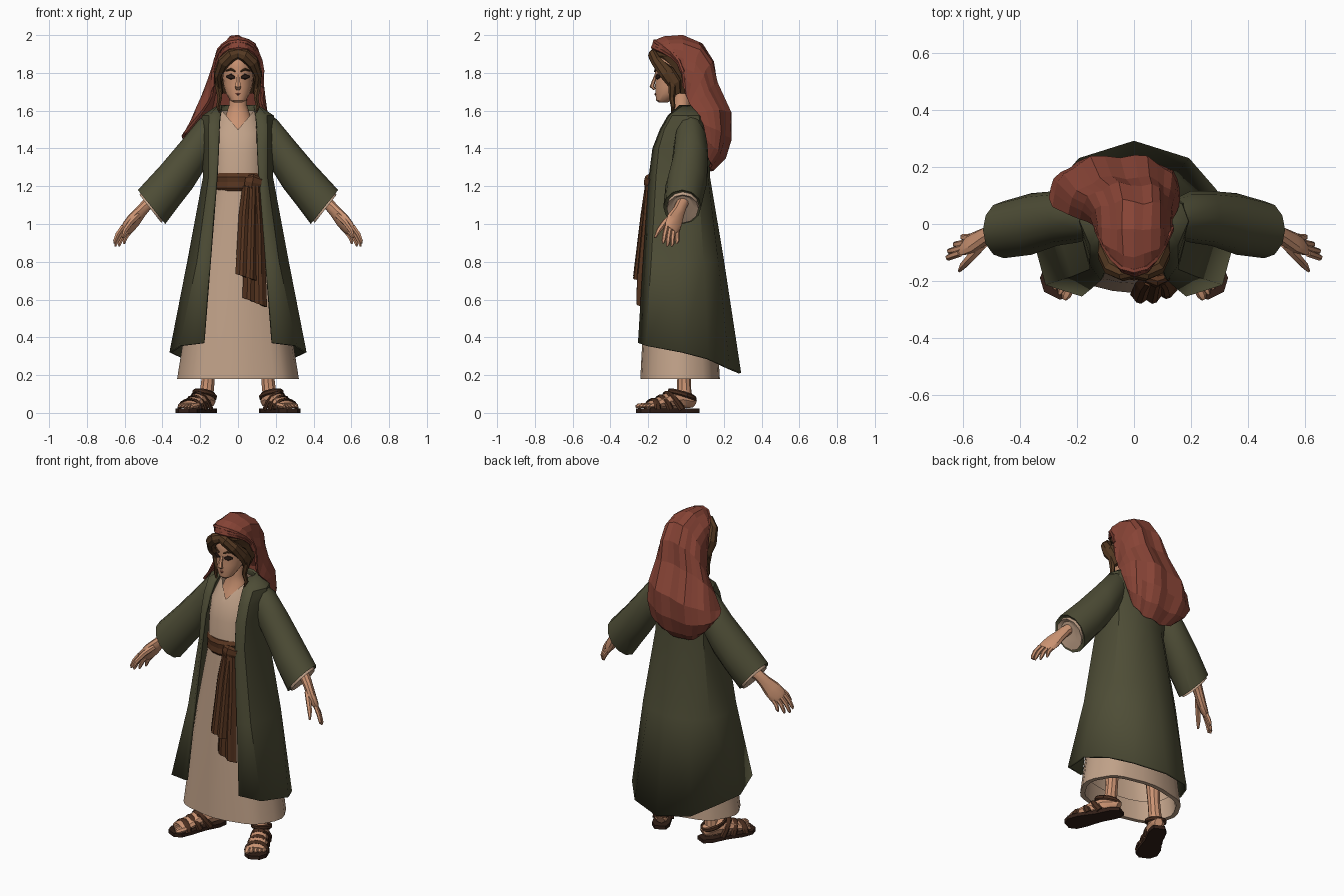
import bpy, bmesh, math
from mathutils import Vector, Matrix

def mat(name, r, g, b):
    m = bpy.data.materials.new(name)
    lin = lambda c: ((c / 255 + 0.055) / 1.055) ** 2.4 if c > 10 else c / 3294
    m.diffuse_color = (lin(r), lin(g), lin(b), 1)
    return m

SKIN = mat("skin", 203, 147, 114)
LINEN = mat("linen", 193, 162, 137)
OLIVE = mat("olive_wool", 78, 77, 54)
RED = mat("red_cloth", 136, 68, 54)
BROWN = mat("sash_brown", 87, 53, 32)
HAIR = mat("hair_brown", 84, 57, 34)
LEATHER = mat("leather", 74, 46, 31)
SOLE = mat("sole_dark", 50, 31, 23)
DARK = mat("eye_dark", 42, 28, 22)
LIP = mat("lip", 150, 88, 72)

def loft(name, rings, m, closed=True, caps=True, mirror=False, thick=0, flat=False):
    """Skin a list of equal-length point rings."""
    bm = bmesh.new()
    rows = [[bm.verts.new(p) for p in r] for r in rings]
    n = len(rows[0])
    for a, b in zip(rows, rows[1:]):
        for i in range(n if closed else n - 1):
            j = (i + 1) % n
            bm.faces.new((a[i], a[j], b[j], b[i]))
    if closed and caps:
        bm.faces.new(rows[0])
        bm.faces.new(rows[-1])
    bmesh.ops.recalc_face_normals(bm, faces=bm.faces)
    me = bpy.data.meshes.new(name)
    bm.to_mesh(me)
    bm.free()
    me.materials.append(m)
    ob = bpy.data.objects.new(name, me)
    bpy.context.collection.objects.link(ob)
    if mirror:
        mod = ob.modifiers.new("mirror", 'MIRROR')
        mod.use_clip = True
    if thick:
        s = ob.modifiers.new("thickness", 'SOLIDIFY')
        s.thickness, s.offset = thick, 0
    if not flat:
        bpy.ops.object.select_all(action='DESELECT')
        ob.select_set(True)
        bpy.context.view_layer.objects.active = ob
        bpy.ops.object.shade_smooth_by_angle(angle=math.radians(33))
    return ob

def ring(z, rx, yf, yb, cx=0, n=16, p=1.0, ripple=0):
    """Horizontal oval between front yf and back yb."""
    pts = []
    for i in range(n):
        u = 2 * math.pi * i / n
        c, s = math.cos(u), math.sin(u)
        k = 1 + ripple * math.cos(8 * u)
        f = lambda v: math.copysign(abs(v) ** p, v) * k
        pts.append(Vector((cx + rx * f(s), (yf + yb) / 2 - (yb - yf) / 2 * f(c), z)))
    return pts

def tube(name, path, m, mirror=True, n=8, ref=(0, 1, 0), tf=Matrix(), flat=False):
    """Tube along (x, y, z, radius along ref, other radius)."""
    P = [Vector(p[:3]) for p in path]
    rings = []
    for i, p in enumerate(path):
        t = (P[min(i + 1, len(P) - 1)] - P[max(i - 1, 0)]).normalized()
        a = Vector(ref)
        a = (a - t * a.dot(t)).normalized()
        b = t.cross(a)
        rings.append([tf @ (P[i] + a * p[3] * math.cos(u) + b * p[4] * math.sin(u))
                      for u in [2 * math.pi * k / n for k in range(n)]])
    return loft(name, rings, m, mirror=mirror, flat=flat)

# tunic with a V neckline and rippled hem
rows = [ring(z, rx, yf, yb, n=32, p=0.88, ripple=k) for z, rx, yf, yb, k in (
    (.30, .28, -.205, .14, 0), (.18, .29, -.212, .15, .02),
    (.18, .316, -.238, .175, .02), (.8, .222, -.207, .14, .01), (1.2, .14, -.18, .1, 0),
    (1.38, .142, -.166, .1, 0), (1.48, .14, -.135, .09, 0), (1.6, .098, -.06, .06, 0))]
for p in rows[-1]:
    if p.y < 0:
        d = .1 * max(0, 1 - abs(p.x) / .085)
        p.z -= d
        p.y -= .6 * d
loft("tunic", rows, LINEN, caps=False)

# coat, half profile per height, open at the front
hem = (.37, .355, .32, .285, .235, .21)
coat = [
    (hem, (.18, -.248, .305, -.21, .356, -.02, .285, .115, .19, .225, 0, .285)),
    (.8, (.147, -.222, .212, -.18, .262, -.02, .225, .09, .14, .165, 0, .195)),
    (1.25, (.112, -.192, .15, -.155, .178, -.03, .16, .06, .1, .11, 0, .12)),
    (1.40, (.104, -.172, .15, -.14, .185, -.01, .165, .07, .1, .11, 0, .118)),
    (1.50, (.1, -.132, .15, -.11, .19, .01, .17, .075, .1, .11, 0, .115)),
    (1.57, (.095, -.092, .15, -.07, .185, .01, .165, .065, .1, .1, 0, .108)),
    (1.625, (.085, -.03, .1, -.01, .1, .02, .09, .045, .06, .065, 0, .075))]
loft("coat", [[(v[2 * i], v[2 * i + 1], z[i] if z is hem else z) for i in range(6)]
              for z, v in coat], OLIVE, closed=False, mirror=True, thick=.014)

# sleeves: top x z, bottom x z, y centre, y half depth
def sleeve(name, rows, m):
    rings = []
    for tx, tz, bx, bz, cy, hy in rows:
        rings.append([((tx + bx) / 2 + (tx - bx) / 2 * math.cos(u), cy + hy * math.sin(u),
                       (tz + bz) / 2 + (tz - bz) / 2 * math.cos(u))
                      for u in [math.pi * k / 6 for k in range(12)]])
    loft(name, rings, m, mirror=True)

sleeve("coat_sleeve", [(.14, 1.59, .15, 1.33, .02, .07), (.205, 1.555, .19, 1.27, .025, .09),
    (.30, 1.44, .24, 1.19, .02, .096), (.41, 1.31, .31, 1.1, 0, .108),
    (.53, 1.18, .385, 1.0, -.02, .1), (.515, 1.175, .395, 1.02, -.02, .088)], OLIVE)
sleeve("tunic_sleeve", [(.48, 1.21, .385, 1.05, -.01, .085), (.522, 1.155, .405, 1.005, -.018, .084),
    (.5, 1.15, .425, 1.03, -.018, .06)], LINEN)

# arms, hands and fingers, index side turned forward and outward
PALM = (-.55, .75, -.3)
tube("hand", [(.42, .0, 1.15, .036, .036), (.485, -.025, 1.10, .032, .031), (.515, -.04, 1.065, .036, .028),
    (.552, -.06, 1.02, .05, .026), (.585, -.072, .98, .05, .02), (.597, -.076, .965, .042, .013)],
    SKIN, n=10, ref=PALM)
for i, (tx, ty, tz) in enumerate(((.654, -.122, .898), (.649, -.1, .882), (.629, -.076, .882), (.603, -.05, .895))):
    f = (1.5 - i) / 1.5
    k = Vector((.589 + .02 * f, -.074 - .028 * f, .975 + .012 * f))
    m = (k + Vector((tx, ty, tz))) / 2 + Vector((.006, 0, .004))
    tube(f"finger_{i}", [(*k, .013, .013), (*m, .0125, .0125),
        (tx - .002, ty + .004, tz + .014, .011, .01), (tx, ty, tz, .005, .005)], SKIN, n=6)
tube("thumb", [(.53, -.07, 1.045, .018, .018), (.568, -.112, 1.008, .017, .016),
    (.598, -.145, .965, .013, .013), (.612, -.164, .928, .006, .006)], SKIN, n=6)

# neck and chest
loft("neck", [ring(*r) for r in ((1.44, .1, -.13, .05), (1.49, .09, -.114, .05), (1.54, .08, -.092, .04),
    (1.59, .06, -.072, .03), (1.63, .047, -.07, .02), (1.72, .044, -.07, .03))], SKIN)

# head and features
loft("head", [ring(*r) for r in ((1.643, .022, -.145, -.1), (1.655, .042, -.158, -.07), (1.69, .063, -.162, -.03),
    (1.73, .076, -.163, .03), (1.78, .082, -.162, .06), (1.83, .084, -.168, .07), (1.88, .078, -.16, .07),
    (1.93, .05, -.12, .04))], SKIN)
tube("nose", [(0, -.158, 1.79, .008, .009), (0, -.172, 1.755, .009, .012), (0, -.18, 1.728, .013, .018),
    (0, -.166, 1.712, .006, .012)], SKIN, mirror=False, n=6)
tube("eye", [(.016, -.159, 1.776, .004, .005), (.037, -.152, 1.78, .007, .016), (.062, -.136, 1.78, .004, .004)], DARK)
tube("eyebrow", [(.014, -.166, 1.808, .004, .004), (.038, -.156, 1.82, .006, .007), (.064, -.133, 1.81, .004, .003)], HAIR)
tube("mouth", [(-.03, -.147, 1.697, .004, .002), (0, -.162, 1.687, .005, .006), (.03, -.147, 1.697, .004, .002)], LIP, mirror=False)

# hair: cap, parted front waves, side locks
loft("hair_cap", [ring(*r) for r in ((1.69, .075, -.04, .07), (1.74, .098, -.065, .09), (1.79, .11, -.09, .1),
    (1.84, .114, -.11, .1), (1.89, .106, -.16, .1), (1.93, .08, -.17, .08), (1.96, .03, -.1, .03))], HAIR, flat=True)
tube("hair_wave", [(-.004, -.168, 1.905, .02, .026), (.035, -.177, 1.893, .024, .034), (.075, -.155, 1.858, .03, .034),
    (.104, -.1, 1.80, .042, .024), (.104, -.06, 1.745, .038, .02), (.09, -.045, 1.69, .02, .012)], HAIR, flat=True)
tube("hair_lock", [(.105, -.085, 1.8, .024, .016), (.108, -.07, 1.73, .022, .016), (.096, -.075, 1.67, .016, .014),
    (.106, -.068, 1.62, .012, .011), (.095, -.075, 1.585, .003, .003)], HAIR, n=6, flat=True)

# headscarf: hoops from the face rim back and down to the hem (left, crown, right)
hoops = [((-.125, -.015, 1.73), (.003, -.175, 1.935), (.126, -.015, 1.73)),
    ((-.132, -.01, 1.72), (0, -.165, 1.965), (.132, -.01, 1.72)),
    ((-.136, -.005, 1.70), (0, -.11, 1.985), (.132, -.005, 1.70)),
    ((-.14, .0, 1.675), (0, -.02, 1.99), (.128, .0, 1.68)),
    ((-.155, .01, 1.645), (0, .075, 1.955), (.125, .01, 1.66)),
    ((-.185, .02, 1.60), (-.01, .135, 1.865), (.13, .02, 1.635)),
    ((-.225, .035, 1.55), (-.03, .16, 1.74), (.142, .04, 1.61)),
    ((-.28, .06, 1.485), (-.05, .235, 1.57), (.15, .06, 1.59)),
    ((-.292, .09, 1.465), (-.055, .23, 1.44), (.155, .09, 1.53)),
    ((-.25, .11, 1.42), (-.05, .197, 1.345), (.14, .11, 1.45)),
    ((-.19, .11, 1.38), (-.045, .135, 1.285), (.11, .11, 1.39))]

def hoop(i, u):
    """Point on hoop i; the front hoops run up first, then forward."""
    L, C, R = map(Vector, hoops[i])
    c, s = math.cos(u), max(math.sin(u), 0)
    p = (L + R) / 2 + (L - R) / 2 * math.copysign(abs(c) ** .85, c)
    d = C - (L + R) / 2
    py = (2.6, 2.2, 1.6)[i] if i < 3 else .8
    return p + Vector((d.x * s, d.y * s ** py, d.z * s ** (.7 if i < 3 else .8)))

rows = []
for i in range(len(hoops)):
    row = []
    for k in range(17):
        u = math.pi * k / 16
        p = hoop(i, u)
        out = (p - Vector((0, -.03, p.z - .03))).normalized()
        row.append(p + out * .01 * math.sin(k * 1.7 + i * .55) * math.sin(u) * min(1, i / 3))
    rows.append(row)
loft("headscarf", rows, RED, closed=False, thick=.014, flat=True)
# rolled rim folds over the forehead
for j in range(2):
    tube(f"scarf_roll_{j}", [(*hoop(j, math.pi * (k + .8) / 11.6), .011, .013) for k in range(11)],
         RED, mirror=False, n=6, flat=True)

# sash: waistband, knot, pleated tails
loft("sash_band", [ring(*r) for r in ((1.175, .14, -.186, .09), (1.19, .15, -.198, .1), (1.222, .146, -.194, .1),
    (1.25, .15, -.198, .1), (1.27, .138, -.184, .09))], BROWN, flat=True)
tube("sash_knot", [(.04, -.19, 1.225, .015, .03), (.075, -.2, 1.22, .024, .045), (.118, -.185, 1.21, .015, .035)],
     BROWN, mirror=False, flat=True)

def pleats(name, rows):
    """Rows of left x, left z, right x, right z, y; soft folds, bulging mid-width."""
    loft(name, [[(a + (b - a) * k / 10, y + .009 * math.cos(k * math.pi / 2.5) - .016 * math.sin(k * math.pi / 10),
                  za + (zb - za) * k / 10) for k in range(11)] for a, za, b, zb, y in rows],
         BROWN, closed=False, thick=.016, flat=True)

pleats("sash_tail_short", [(.03, 1.2, .1, 1.2, -.19), (.01, 1.05, .1, 1.05, -.212), (-.008, .735, .095, .7, -.252)])
pleats("sash_tail_long", [(.05, 1.2, .115, 1.2, -.188), (.05, 1.0, .13, 1.0, -.205), (.035, .75, .142, .73, -.23),
    (.028, .61, .148, .56, -.235)])

# feet and sandals in a turned foot frame, toes toward local -y
T = Matrix.Translation((.212, -.092, 0)) @ Matrix.Rotation(math.radians(26), 4, 'Z') @ Matrix.Diagonal((1.15, 1.07, 1, 1))
out = [(.025, -.165), (.055, -.13), (.06, -.07), (.046, .02), (.046, .11), (.028, .155),
       (-.028, .155), (-.042, .11), (-.04, .02), (-.052, -.07), (-.054, -.13), (-.03, -.165)]
loft("sandal_sole", [[T @ Vector((x, y, z)) for x, y in out] for z in (0, .022)], SOLE, mirror=True)
tube("foot", [(0, .14, .05, .02, .025), (0, .12, .06, .036, .036), (0, .06, .07, .04, .05),
    (0, -.01, .062, .044, .042), (0, -.08, .045, .05, .026), (0, -.115, .038, .048, .016)], SKIN, ref=(1, 0, 0), tf=T, n=10)
for i in range(5):
    x = -.04 + i * .02
    end = -.158 + .008 * i
    r = .015 if i == 0 else .0115
    tube(f"toe_{i}", [(x, -.1, .04, r, r), (x, end + .015, .037, r, r), (x, end, .033, r * .5, r * .5)],
         SKIN, ref=(1, 0, 0), tf=T, n=6)
tube("ankle", [(.17, -.01, .07, .045, .038), (.163, -.01, .13, .037, .038), (.156, -.01, .2, .036, .036),
    (.15, -.015, .4, .045, .045)], SKIN, n=10)

def strap(name, y0, y1, w, h):
    """Band arching over the foot, shifted from y0 at the sides to y1 on top."""
    tube(name, [(w * math.cos(u), y0 + (y1 - y0) * math.sin(u), .02 + h * math.sin(u), .018, .007)
         for u in [math.pi * k / 8 for k in range(9)]], LEATHER, tf=T, n=6)

strap("toe_strap", -.09, -.085, .056, .052)
strap("instep_strap", -.015, -.045, .05, .07)
strap("cross_strap", .05, -.01, .047, .09)
tube("heel_strap", [(.047 * math.cos(u), .075 + .068 * math.sin(u), .095 - .022 * math.sin(u), .014, .007)
     for u in [math.pi * 2 * k / 14 for k in range(15)]], LEATHER, ref=(0, 0, 1), tf=T, n=6)
